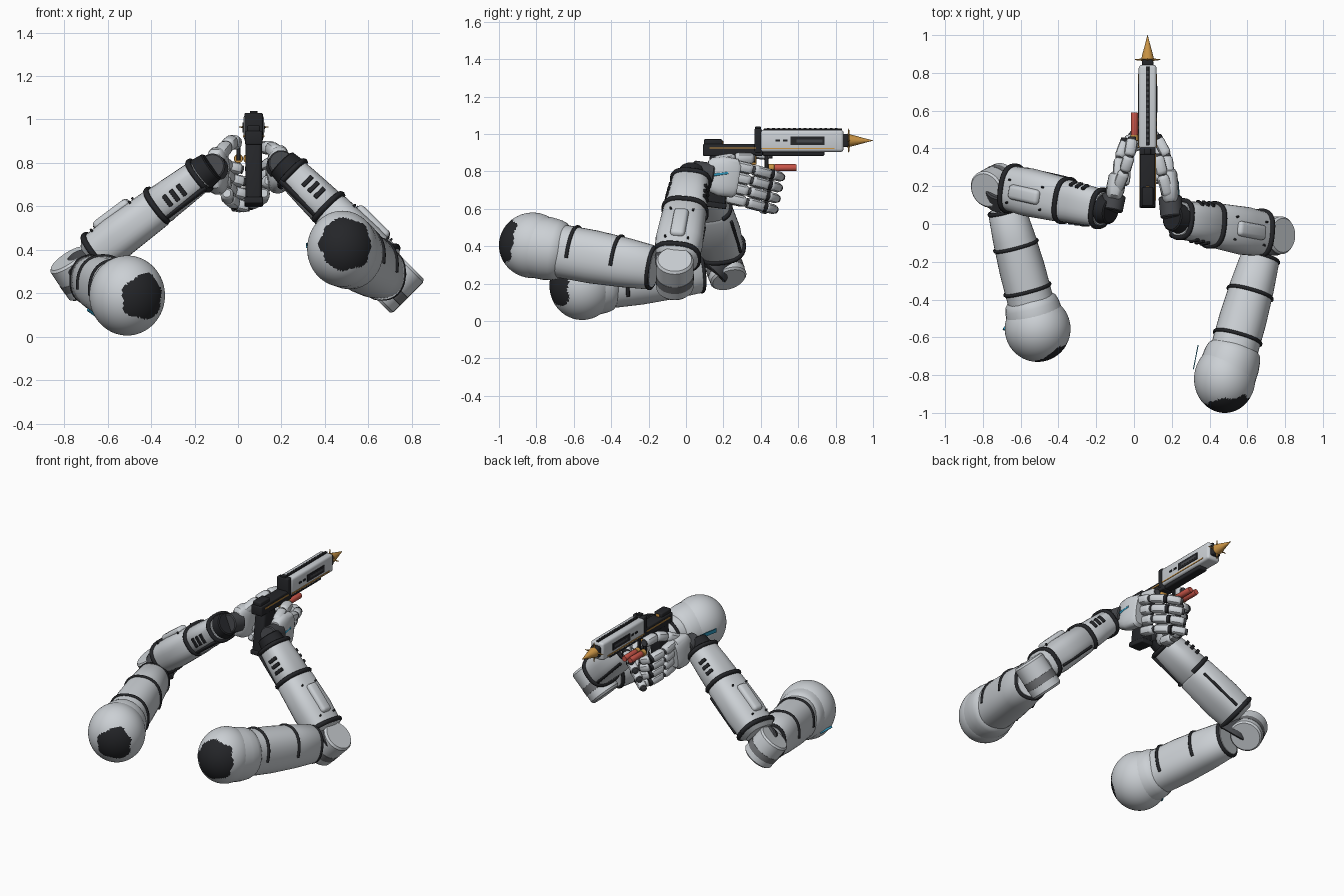
import bpy, bmesh, math
from mathutils import Vector, Matrix

cube = bpy.data.objects.get("Cube")
if cube:
    bpy.data.objects.remove(cube)


def material(name, r, g, b):
    m = bpy.data.materials.new(name)
    m.use_nodes = True
    m.diffuse_color = (r, g, b, 1)
    m.node_tree.nodes["Principled BSDF"].inputs["Base Color"].default_value = (r, g, b, 1)
    return m


WHITE = material("pale_grey_shell", .6, .63, .66)
BLACK = material("black_trim", .018, .019, .022)
GREY = material("dark_grey_joint", .06, .063, .07)
MID = material("worn_grey", .17, .175, .185)
BRASS = material("brass", .6, .3, .06)
RED = material("red_shell", .58, .09, .065)
BLUE = material("blue_mark", .03, .32, .52)


def add_object(name, bm, *mats):
    bmesh.ops.recalc_face_normals(bm, faces=bm.faces)
    me = bpy.data.meshes.new(name)
    bm.to_mesh(me)
    bm.free()
    for m in mats:
        me.materials.append(m)
    me.shade_smooth()
    me.set_sharp_from_angle(angle=math.radians(35))
    bpy.context.collection.objects.link(bpy.data.objects.new(name, me))


class Limb:
    """Round-cornered section swept from p to q with stations (t, radius)."""

    def __init__(self, p, q, stations, flat=1, power=2, xhint=(0, 0, 1), yhint=(1, 0, 0)):
        self.p, self.q = Vector(p), Vector(q)
        self.z = (self.q - self.p).normalized()
        x = Vector(xhint)
        self.x = (x - self.z * x.dot(self.z)).normalized()
        self.y = self.z.cross(self.x)
        if self.y.dot(Vector(yhint)) < 0:
            self.y.negate()
        self.st, self.flat, self.power = stations, flat, power

    def radius(self, t):
        for (t0, r0), (t1, r1) in zip(self.st, self.st[1:]):
            if t0 <= t <= t1:
                return r0 + (r1 - r0) * (t - t0) / max(t1 - t0, 1e-6)
        return self.st[-1][1]

    def point(self, t, a, r=None):
        r = self.radius(t) if r is None else r
        c, s = math.cos(a), math.sin(a)
        k = r / (abs(c) ** self.power + abs(s) ** self.power) ** (1 / self.power)
        return self.p.lerp(self.q, t) + self.x * c * k + self.y * s * k * self.flat

    def build(self, name, mat, n=32):
        bm = bmesh.new()
        rings = [[bm.verts.new(self.point(t, math.tau * i / n, r)) for i in range(n)] for t, r in self.st]
        for a, b in zip(rings, rings[1:]):
            for i in range(n):
                bm.faces.new((a[i], a[i - 1], b[i - 1], b[i]))
        bm.faces.new(rings[0])
        bm.faces.new(rings[-1])
        add_object(name, bm, mat)
        return self

    def band(self, name, t, a0, a1, thick):
        cord(name, [self.point(t, math.radians(a0 + (a1 - a0) * i / 36)) for i in range(37)], thick, BLACK)

    def plate(self, name, t, deg, size, mat, bevel):
        a = math.radians(deg)
        around = (self.point(t, a + .02) - self.point(t, a - .02)).normalized()
        m = Matrix((self.z, around, self.z.cross(around))).transposed().to_4x4()
        m.translation = self.point(t, a)
        box(name, (0, 0, 0), size, mat, bevel, m)


def cord(name, pts, thick, mat):
    cu = bpy.data.curves.new(name, 'CURVE')
    cu.dimensions = '3D'
    cu.bevel_depth, cu.bevel_resolution, cu.use_fill_caps = thick, 2, True
    sp = cu.splines.new('POLY')
    sp.points.add(len(pts) - 1)
    for pt, co in zip(sp.points, pts):
        pt.co = (*co, 1)
    cu.materials.append(mat)
    bpy.context.collection.objects.link(bpy.data.objects.new(name, cu))


def box(name, centre, size, mat, bevel=0, matrix=Matrix()):
    bm = bmesh.new()
    bmesh.ops.create_cube(bm, size=1)
    bmesh.ops.scale(bm, vec=size, verts=bm.verts)
    if bevel:
        bmesh.ops.bevel(bm, geom=bm.edges[:], offset=bevel, segments=3, profile=.5, affect='EDGES')
    bmesh.ops.transform(bm, matrix=matrix @ Matrix.Translation(centre), verts=bm.verts)
    add_object(name, bm, mat)


def rod(name, p, q, r0, r1, mat, n=20):
    Limb(p, q, [(0, r0 * .9), (.06, r0), (.94, r1), (1, r1 * .9)], xhint=(.1, .2, 1)).build(name, mat, n)


def bone(name, p, q, r, mat):
    Limb(p, q, [(0, r * .6), (.08, r * .88), (.2, r), (.8, r), (.92, r * .88), (1, r * .6)],
         power=2.8, xhint=(.1, .2, 1)).build(name, mat, 14)


def shoulder_ball(name, centre, size, facing, spread):
    bm = bmesh.new()
    bmesh.ops.create_icosphere(bm, subdivisions=5, radius=1)
    d = Vector(facing).normalized()
    for f in bm.faces:
        # Worn patch with an uneven rim
        c = f.calc_center_median()
        ragged = 2.5 * math.sin(9 * c.x + 2) + 2.5 * math.sin(13 * c.z)
        f.material_index = int(math.degrees(c.angle(d)) < spread + ragged)
    bmesh.ops.scale(bm, vec=size, verts=bm.verts)
    bmesh.ops.translate(bm, vec=centre, verts=bm.verts)
    add_object(name, bm, WHITE, BLACK)


def arm(side, sign, shoulder, elbow, fore_start, wrist, hinge, thick, vent_angle):
    out = (sign, 0, 0)
    # Upper arm: shoulder cup, tapered sleeve, two part bands and an elbow rim
    Limb(shoulder, elbow, [(0, thick + .024), (.1, thick + .026), (.17, thick + .02), (.21, thick + .01), (.235, thick - .01)],
         .92, yhint=out).build(side + "_shoulder_cup", WHITE)
    up = Limb(shoulder, elbow, [(.2, thick), (.45, thick), (.7, thick - .01), (.9, thick - .024), (.93, thick - .04)],
              .88, 2.3, yhint=out).build(side + "_upper_arm", WHITE)
    for t in (.3, .64):
        up.band(side + "_upper_arm_band", t, -125, 100, .01)
    up.band(side + "_upper_arm_rim", .915, 0, 360, .011)
    # Elbow hinge
    a, b = map(Vector, hinge)
    rod(side + "_elbow_drum", a, b, .1, .1, WHITE, 40)
    rod(side + "_elbow_collar", a.lerp(b, .5), a.lerp(b, .75), .1015, .1015, MID, 40)
    rod(side + "_elbow_core", elbow, fore_start, .1, .09, GREY, 32)
    # Forearm: two sleeves with dark collars
    f = dict(flat=.8, power=2.7, xhint=(0, 1, 0), yhint=(0, 0, 1))
    low = Limb(fore_start, wrist, [(.04, .09), (.07, .118), (.25, .127), (.55, .118), (.57, .108)], **f)
    low.build(side + "_forearm_rear_shell", WHITE)
    top = Limb(fore_start, wrist, [(.55, .1), (.58, .113), (.75, .106), (.9, .098), (.92, .086)], **f)
    top.build(side + "_forearm_front_shell", WHITE)
    low.band(side + "_elbow_band", .09, 0, 360, .015)
    top.band(side + "_forearm_band", .58, -55, 235, .014)
    top.band(side + "_cuff_band", .9, 0, 360, .014)
    # Raised oval cover, studs, vents and side rails
    low.plate(side + "_cover", .31, 92, (.2, .08, .045), WHITE, .022)
    for t, deg in ((.16, 65), (.16, 120), (.46, 65), (.46, 120)):
        low.plate(side + "_stud", t, deg, (.01, .01, .028), BLACK, .003)
    for t in (.67, .725, .78):
        top.plate(side + "_vent", t, vent_angle, (.021, .062, .016), BLACK, .004)
        top.plate(side + "_rear_vent", t, 28, (.021, .05, .016), BLACK, .004)
    top.plate(side + "_lower_rail", .74, 222, (.25, .024, .02), BLACK, .006)
    low.plate(side + "_rear_rail", .32, -35, (.28, .016, .014), BLACK, .005)
    # Wrist
    tip = Vector(wrist)
    rod(side + "_wrist", Vector(fore_start).lerp(tip, .88), tip, .082, .072, BLACK, 24)


arm("left", 1, (.49, -.81, .4), (.685, -.12, .275), (.71, -.06, .3), (.2, .035, .8),
    ((.79, -.06, .33), (.635, -.06, .175)), .143, 164)
arm("right", -1, (-.51, -.55, .19), (-.69, .13, .27), (-.7, .2, .35), (-.12, .07, .785),
    ((-.785, .18, .36), (-.69, .23, .22)), .138, 183)
shoulder_ball("left_shoulder_ball", (.48, -.82, .405), (.162, .18, .175), (.12, -1, .17), 46)
shoulder_ball("right_shoulder_ball", (-.51, -.555, .19), (.174, .175, .184), (.5, -.85, -.05), 36)
box("left_shoulder_mark", (0, 0, 0), (.005, .13, .024), BLUE, 0,
    Matrix.Translation((.327, -.705, .42)) @ Matrix.Rotation(math.radians(-11), 4, 'Z'))
cord("right_shoulder_mark", [(-.69, -.56, .124), (-.645, -.5, .092)], .007, BLUE)


def hand(side, wrist, palm, knuckles, lean):
    # Palm block
    w, p = Vector(wrist), Vector(palm)
    rod(side + "_hand_joint", w, w.lerp(p, .45), .06, .062, GREY, 20)
    Limb(w.lerp(p, .3), p, [(0, .07), (.1, .09), (.45, .107), (.9, .104), (1, .085)], .46, 3.2).build(
        side + "_palm", WHITE)
    # Four curled fingers, the lower ones closer to the grip
    for i in range(4):
        zs = [.835 - .058 * i - d for d in (0, .025, .05, .065)]
        pts = [Vector((x + lean * i, y - .012 * i, z)) for (x, y), z in zip(knuckles, zs)]
        for j, (a, b) in enumerate(zip(pts, pts[1:])):
            bone(f"{side}_finger_{i}_{j}", a.lerp(b, .02), a.lerp(b, .98), .0295 - .0015 * j, WHITE)
            mat, r = ((GREY, .02), (BLACK, .027), (GREY, .02))[j]
            rod(f"{side}_finger_joint_{i}_{j}", b.lerp(a, .12), b.lerp(a, -.1), r, r, mat, 12)


hand("left", (.2, .035, .8), (.18, .28, .76), [(.185, .25), (.175, .36), (.125, .455), (.05, .51)], -.022)
hand("right", (-.12, .07, .785), (-.085, .26, .755), [(-.085, .24), (-.078, .35), (-.045, .44), (.015, .46)], .011)
cord("palm_mark", [(.234, .14, .78), (.229, .225, .792)], .008, BLUE)

# Thumbs
for side, pts in (("left", [(.18, .15, .85), (.15, .26, .87), (.125, .36, .87)]),
                  ("right", [(-.09, .18, .83), (-.05, .28, .88), (-.025, .36, .9), (-.01, .45, .89)])):
    for a, b in zip(pts, pts[1:]):
        bone(side + "_thumb", a, b, .031, WHITE)
        rod(side + "_thumb_joint", Vector(b) - Vector((0, .012, 0)), Vector(b) + Vector((0, .012, 0)),
            .021, .021, GREY, 12)

# Pistol frame, grip and sight block
GX = .072
box("frame", (GX, .25, .915), (.08, .32, .065), BLACK, .008)
box("rear_cap", (GX, .145, .955), (.06, .1, .035), BLACK, .008)
box("sight_block", (GX, .385, .965), (.085, .04, .13), BLACK, .008)
box("rear_sight", (GX, .385, 1.03), (.035, .03, .02), BLACK, .004)
box("hammer_pin", (GX, .19, .953), (.022, .022, .02), BRASS, .005)
tilt = Matrix.Translation((GX, .17, .755)) @ Matrix.Rotation(math.radians(-8), 4, 'X')
box("grip", (0, 0, 0), (.075, .12, .29), BLACK, .015, tilt)
box("grip_foot", (0, 0, -.135), (.085, .13, .03), BLACK, .006, tilt)
box("trigger_guard", (GX, .32, .8), (.025, .12, .012), BLACK, .004)
box("trigger", (GX, .36, .86), (.05, .035, .05), BRASS, .008)

# Barrel shroud with slots, stripes and ribs
box("barrel_shroud", (GX, .62, .963), (.094, .445, .118), WHITE, .016)
box("barrel_collar", (GX, .85, .965), (.06, .04, .07), BLACK, .01)
box("under_barrel", (GX, .575, .9), (.06, .33, .035), BLACK, .008)
box("top_rail", (GX, .625, 1.02), (.018, .42, .018), BLACK, .003)
for i in range(14):
    box("top_rail_rib", (GX, .44 + .028 * i, 1.028), (.013, .014, .01), GREY)
for s in (-1, 1):
    side = GX + s * .047
    box("barrel_slot", (side, .65, .963), (.008, .18, .045), BLACK)
    box("slot_core", (side, .66, .963), (.009, .14, .015), GREY)
    for y in (.49, .53):
        box("barrel_vent", (side, y, .965), (.008, .024, .012), BLACK)
    box("barrel_stripe", (side, .6, .923), (.006, .39, .007), BRASS)
    box("frame_stripe", (GX + s * .041, .25, .925), (.006, .25, .007), BRASS)

# Brass tip and cross pins
Limb((GX, .865, .965), (GX, 1, .965), [(0, .024), (.06, .034), (.3, .026), (.65, .013), (1, .001)]).build(
    "brass_tip", BRASS, 12)
for d in (Vector((.068, 0, 0)), Vector((0, 0, .064))):
    c = Vector((GX, .87, .965))
    for s in (-1, 1):
        Limb(c, c + d * s, [(0, .01), (1, .002)], xhint=(0, 1, 0), yhint=(1, 0, 1)).build("tip_pin", BRASS, 8)

# Two spare shells
for x in (.002, .045):
    rod("shell_body", (x, .47, .82), (x, .59, .82), .019, .019, RED)
    rod("shell_base", (x, .44, .82), (x, .472, .82), .021, .021, BRASS)
    box("shell_clip", (x, .43, .85), (.018, .02, .08), BLACK, .004)
